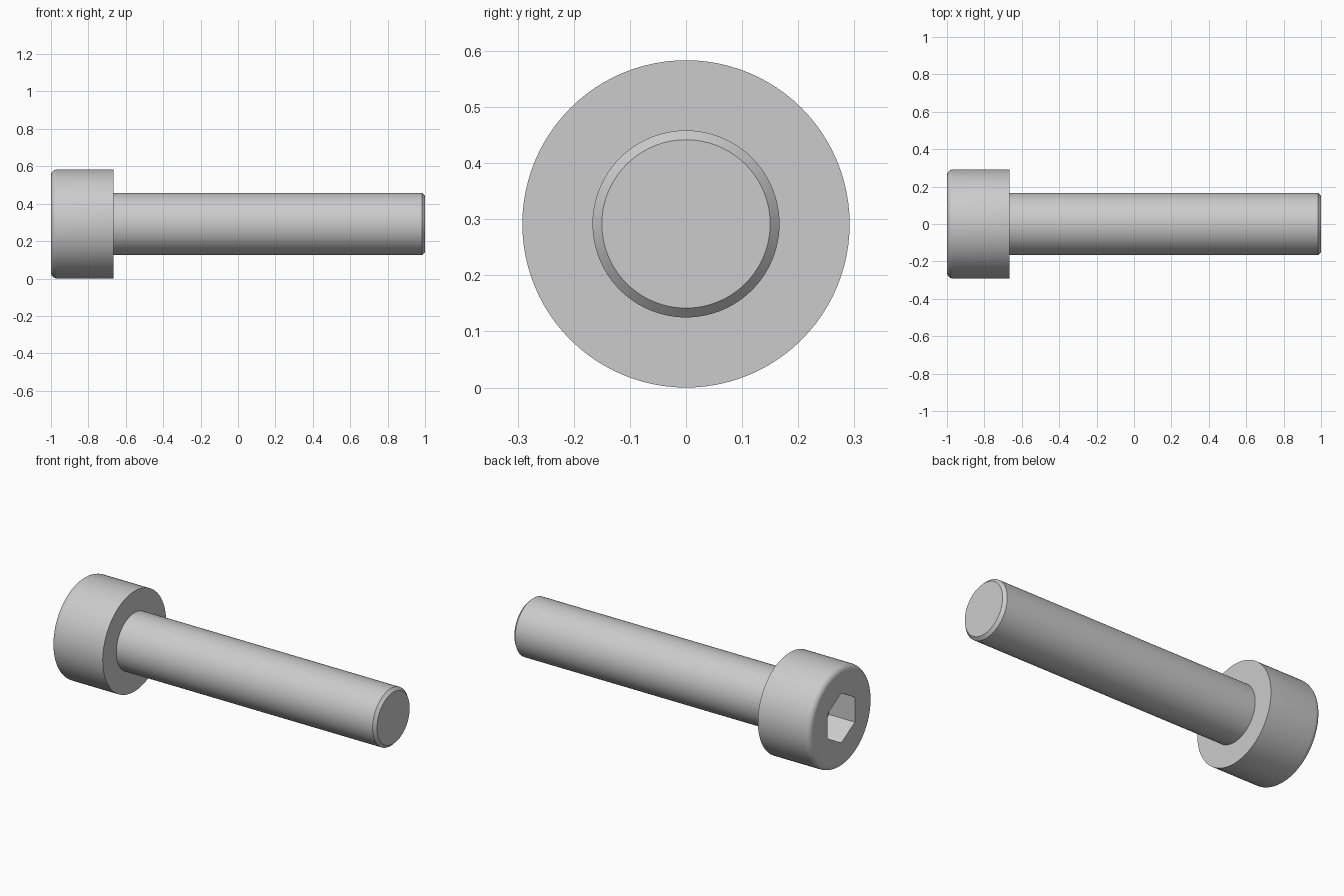
import bpy, bmesh
from math import sin, cos, pi, radians
from mathutils import Matrix, Vector

if "Cube" in bpy.data.objects:
    bpy.data.objects.remove(bpy.data.objects["Cube"])

MM = 1 / 12                      # 24 mm overall length = 2 units
HEAD_R, SHANK_R = 3.5 * MM, 2 * MM
HEAD_END = -1 + 4 * MM
FILLET, CHAMFER = 0.4 * MM, 0.2 * MM
SEGMENTS = 96


def finish(name, bm):
    bmesh.ops.remove_doubles(bm, verts=bm.verts, dist=1e-5)
    bmesh.ops.recalc_face_normals(bm, faces=bm.faces)
    mesh = bpy.data.meshes.new(name)
    bm.to_mesh(mesh)
    bm.free()
    obj = bpy.data.objects.new(name, mesh)
    obj.location.z = HEAD_R
    bpy.context.collection.objects.link(obj)
    return obj


# Screw body: (x, radius) outline from head face to tip, turned around x
profile = []
for i in range(9):
    a = i / 8 * pi / 2
    profile.append((-1 + FILLET * (1 - sin(a)), HEAD_R - FILLET * (1 - cos(a))))
profile.reverse()
profile += [(HEAD_END, HEAD_R), (HEAD_END, SHANK_R),
            (1 - CHAMFER, SHANK_R), (1, SHANK_R - CHAMFER)]
profile.sort(key=lambda p: p[0])

bm = bmesh.new()
rings = [[bm.verts.new((x, r * cos(2 * pi * k / SEGMENTS), r * sin(2 * pi * k / SEGMENTS)))
          for k in range(SEGMENTS)] for x, r in profile]
for a, b in zip(rings, rings[1:]):
    for k in range(SEGMENTS):
        n = (k + 1) % SEGMENTS
        bm.faces.new((a[k], a[n], b[n], b[k]))
bm.faces.new(rings[0])
bm.faces.new(rings[-1])
screw = finish("socket_head_screw", bm)

# Hexagon socket cutter: 3 mm across flats, 2 mm deep, corners up and down
depth, over = 2 * MM, 0.1
bm = bmesh.new()
hex_r = 1.5 * MM / cos(pi / 6)
bmesh.ops.create_cone(bm, cap_ends=True, segments=6, radius1=hex_r, radius2=hex_r,
                      depth=depth + over)
start = max(bm.verts, key=lambda v: v.co.y).co
turn = pi / 2 - Vector((start.x, start.y)).angle_signed(Vector((1, 0)))
bmesh.ops.rotate(bm, verts=bm.verts, matrix=Matrix.Rotation(turn, 3, 'Z'))
# Local y (a corner direction) becomes z, the cone axis becomes x
bmesh.ops.transform(bm, verts=bm.verts,
                    matrix=Matrix(((0, 0, 1, 0), (1, 0, 0, 0), (0, 1, 0, 0), (0, 0, 0, 1))))
bmesh.ops.translate(bm, verts=bm.verts, vec=(-1 + (depth - over) / 2, 0, 0))
cutter = finish("socket_cutter", bm)
cutter.hide_render = True

# Cut the socket into the head, then drop the cutter
cut = screw.modifiers.new("socket", 'BOOLEAN')
cut.operation, cut.solver, cut.object = 'DIFFERENCE', 'EXACT', cutter
bpy.context.view_layer.objects.active = screw
screw.select_set(True)
bpy.ops.object.modifier_apply(modifier=cut.name)
bpy.data.objects.remove(cutter)

bpy.ops.object.shade_smooth_by_angle(angle=radians(30))
